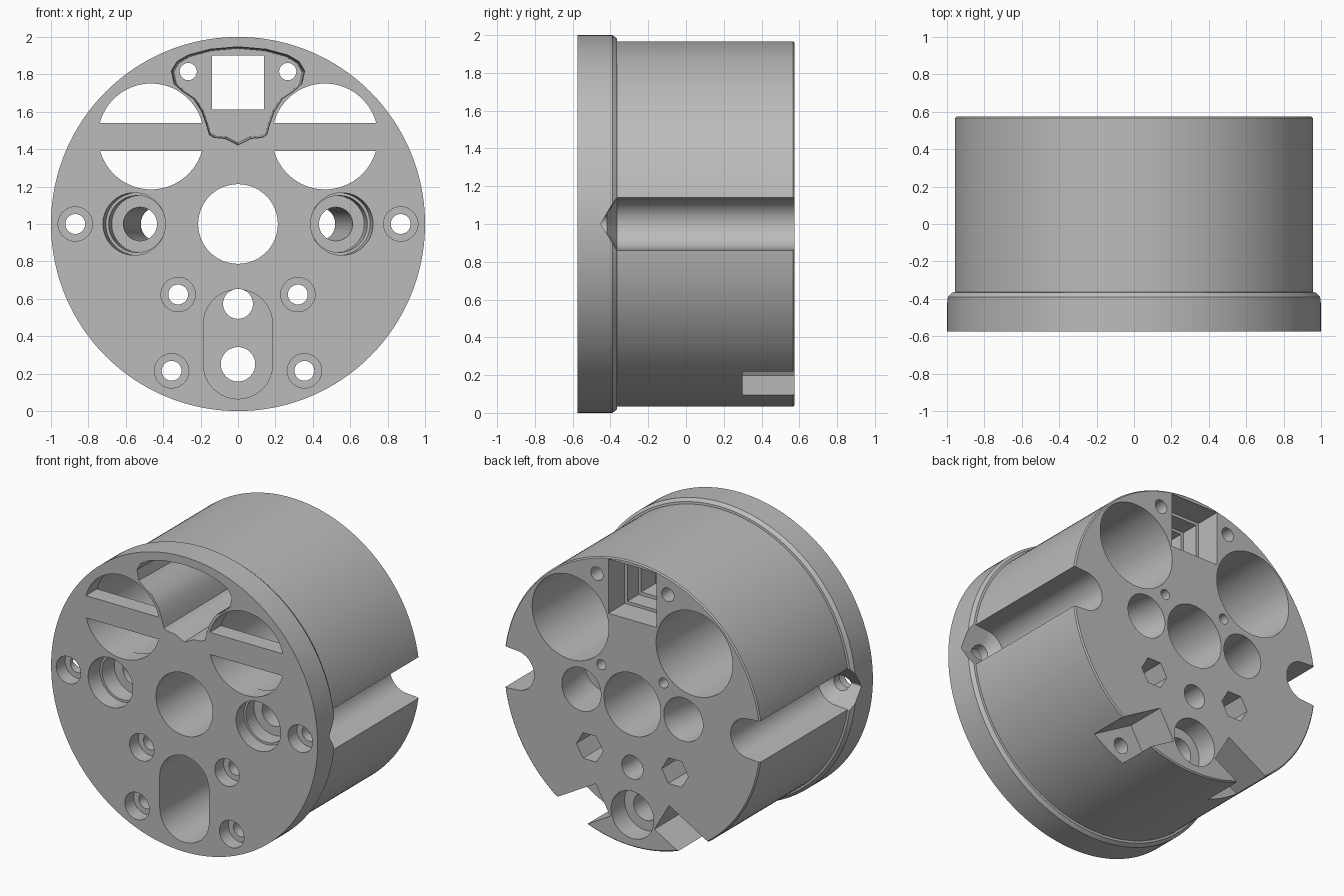
import bpy
import bmesh
from math import cos, sin, pi, radians

if "Cube" in bpy.data.objects:
    bpy.data.objects.remove(bpy.data.objects["Cube"], do_unlink=True)

FRONT, BACK = -0.575, 0.575
OUT = 0.7          # cutters overshoot both end faces to this depth


def loft(name, rings):
    """Closed solid through rings of (x, y, z) points, capped at both ends."""
    bm = bmesh.new()
    loops = [[bm.verts.new(p) for p in ring] for ring in rings]
    n = len(loops[0])
    for a, b in zip(loops, loops[1:]):
        for i in range(n):
            j = (i + 1) % n
            bm.faces.new((a[i], a[j], b[j], b[i]))
    bm.faces.new(loops[0])
    bm.faces.new(loops[-1])
    bmesh.ops.recalc_face_normals(bm, faces=bm.faces)
    mesh = bpy.data.meshes.new(name)
    bm.to_mesh(mesh)
    bm.free()
    obj = bpy.data.objects.new(name, mesh)
    bpy.context.collection.objects.link(obj)
    return obj


def circle(x, z, r, y, n=48, start=0.0):
    return [(x + r * cos(start + 2 * pi * i / n), y,
             z + r * sin(start + 2 * pi * i / n)) for i in range(n)]


cutters = []


def prism(outline, y0, y1):
    """Cut a flat (x, z) outline from y0 to y1."""
    cutters.append(loft("cutter", [[(x, y, z) for x, z in outline] for y in (y0, y1)]))


def hole(x, z, r, y0=-OUT, y1=OUT, n=48):
    cutters.append(loft("cutter", [circle(x, z, r, y, n) for y in (y0, y1)]))


def rectangle(x0, x1, z0, z1):
    return [(x0, z0), (x1, z0), (x1, z1), (x0, z1)]


# Round body with a wider front flange
profile = [(1, FRONT), (1, -0.39), (0.982, -0.366), (0.967, -0.364),
           (0.967, 0.567), (0.959, BACK)]
body = loft("round_housing", [circle(0, 1, r, y, 160) for r, y in profile])

# Central bore
hole(0, 1, 0.213, n=64)

# Lower rounded slot, its two holes and the rear counterbore
slot = [(0.185 * cos(a), 0.465 + 0.185 * sin(a)) for a in (pi * i / 24 for i in range(25))]
slot += [(-x, 0.715 - z) for x, z in slot]
prism(slot, -OUT, 0.12)
hole(0, 0.573, 0.08)
hole(0, 0.25, 0.092)
hole(0, 0.25, 0.16, 0.43, OUT)

# Upper front recess, slightly tapered towards its floor
half = [(0.07, 1.455), (0.13, 1.46), (0.155, 1.475), (0.17, 1.53), (0.195, 1.6),
        (0.24, 1.67), (0.3, 1.71), (0.345, 1.75), (0.36, 1.82), (0.33, 1.87),
        (0.27, 1.905), (0.15, 1.937)]
recess = [(0, 1.42)] + half + [(0, 1.95)] + [(-x, z) for x, z in reversed(half)]
cutters.append(loft("cutter", [[(x * k, y, 1.7 + (z - 1.7) * k) for x, z in recess]
                               for y, k in ((-OUT, 1), (-0.45, 0.98), (0.12, 0.95))]))

# Square window and its stepped rear pocket
prism(rectangle(-0.14, 0.14, 1.612, 1.9), -0.2, OUT)
prism(rectangle(-0.16, 0.16, 1.59, 1.918), 0.28, OUT)
prism(rectangle(-0.18, 0.18, 1.57, 1.938), 0.4, OUT)

for s in (1, -1):
    # Large blind bores, opened in front above and below a cross bar
    bx, bz = 0.465 * s, 1.468
    hole(bx, bz, 0.287, -0.455, OUT, 80)
    for up, edge in ((1, 1.54), (-1, 1.39)):
        lift = edge - bz
        a0 = up * abs(lift) / 0.283
        a0 = a0 * (1 + a0 * a0 / 6)
        arc = [a0 + (up * pi - 2 * a0) * i / 40 for i in range(41)]
        prism([(bx + 0.283 * cos(a), bz + 0.283 * sin(a)) for a in arc], -OUT, -0.43)

    # Tilted stepped bores beside the centre
    for r, y0, y1 in ((0.167, -OUT, -0.47), (0.152, -0.5, -0.36),
                      (0.09, -0.4, 0.3), (0.147, 0.26, OUT)):
        cutters.append(loft("cutter", [circle(s * (0.469 - 0.15 * y), 1, r, y)
                                       for y in (y0, y1)]))

    # Side channels with a pointed front end
    def channel(y, k):
        pts = [(1.1, y, 1 + 0.15 * k)]
        for i in range(25):
            a = pi / 2 + pi * i / 24
            pts.append((0.87 + 0.133 * k * cos(a), y, 1 + 0.133 * k * sin(a)))
        pts.append((1.1, y, 1 - 0.15 * k))
        return [(s * x, yy, z) for x, yy, z in pts]
    cutters.append(loft("cutter", [channel(OUT, 1), channel(-0.365, 1), channel(-0.45, 0.03)]))

    # Counterbored screw holes
    for x, z in ((0.87, 1), (0.32, 0.623), (0.355, 0.215)):
        hole(s * x, z, 0.053, n=32)
        hole(s * x, z, 0.092, -OUT, -0.48, 32)

    # Small through holes beside the window, tiny blind holes near the centre
    hole(s * 0.266, 1.815, 0.046, n=32)
    hole(s * 0.233, 1.207, 0.034, 0.35, OUT, 24)

    # Hexagonal nut pockets
    hole(s * 0.32, 0.623, 0.1, 0.28, OUT, 6)

    # Nut slots that break out through the lower rim
    c, d = cos(radians(-30)), sin(radians(-30))
    prism([(s * (0.355 + u * c - v * d), 0.215 + u * d + v * c)
           for u, v in ((-0.155, -0.11), (0.5, -0.11), (0.5, 0.11), (-0.155, 0.11))], 0.3, OUT)

# Apply all cuts, then drop the cutters
for cutter in cutters:
    cutter.hide_render = True
    mod = body.modifiers.new("cut", 'BOOLEAN')
    mod.operation = 'DIFFERENCE'
    mod.solver = 'EXACT'
    mod.object = cutter
graph = bpy.context.evaluated_depsgraph_get()
body_mesh = bpy.data.meshes.new_from_object(body.evaluated_get(graph))
body.modifiers.clear()
body.data = body_mesh
for cutter in cutters:
    bpy.data.objects.remove(cutter, do_unlink=True)

# Plain grey finish
grey = bpy.data.materials.new("plain_grey")
grey.use_nodes = True
grey.diffuse_color = (0.5, 0.5, 0.5, 1)
grey.node_tree.nodes["Principled BSDF"].inputs["Base Color"].default_value = (0.5, 0.5, 0.5, 1)
body.data.materials.clear()
body.data.materials.append(grey)

for o in bpy.context.selected_objects:
    o.select_set(False)
body.select_set(True)
bpy.context.view_layer.objects.active = body
bpy.ops.object.shade_smooth_by_angle(angle=radians(25))
